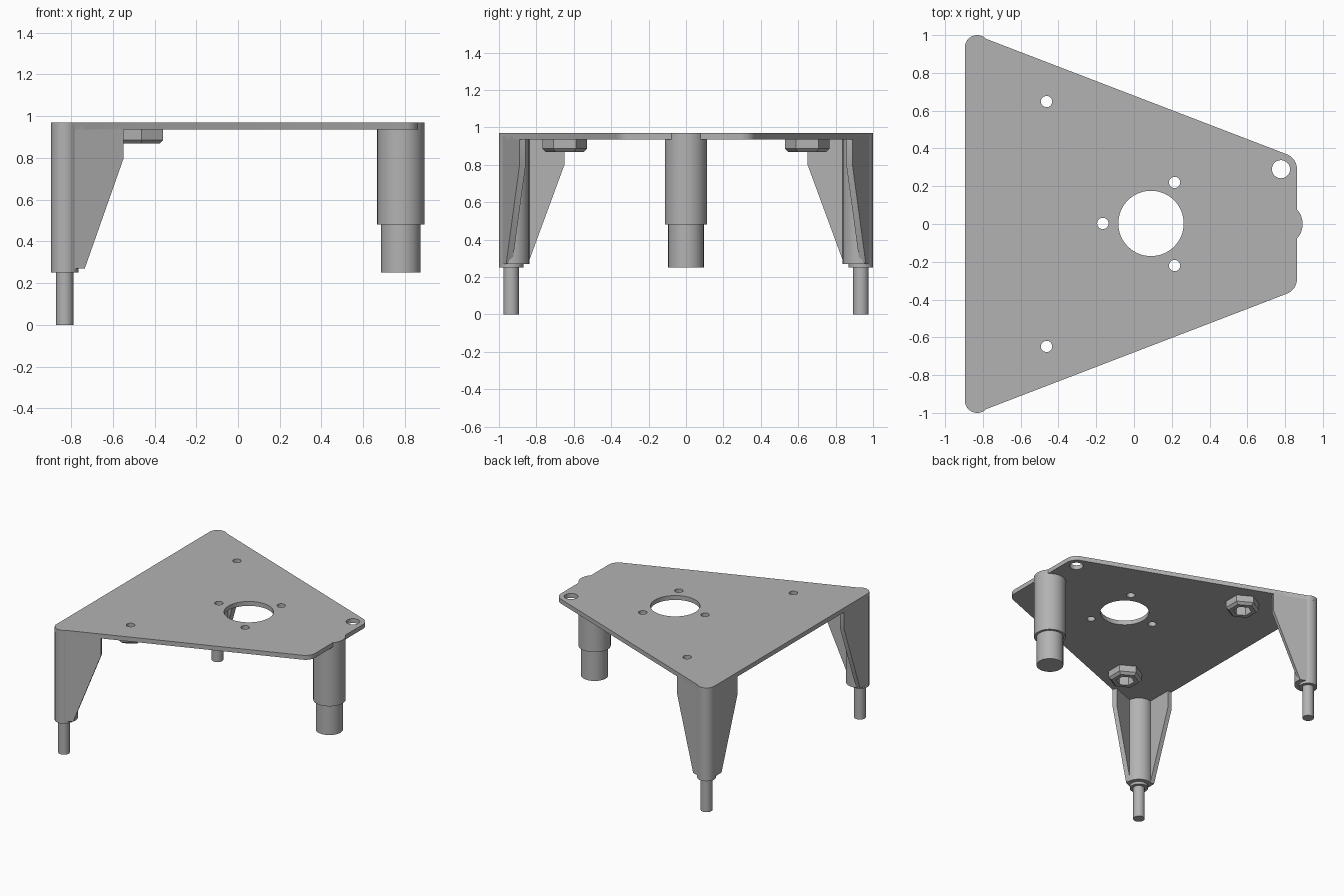
import bpy, bmesh
from math import sin, cos, acos, radians, degrees, pi
from mathutils import Vector

if "Cube" in bpy.data.objects:
    bpy.data.objects.remove(bpy.data.objects["Cube"], do_unlink=True)

grey = bpy.data.materials.new("plain grey")
grey.use_nodes = True
colour = (0.45, 0.45, 0.45, 1)
grey.diffuse_color = colour
grey.node_tree.nodes["Principled BSDF"].inputs["Base Color"].default_value = colour

TOP, UNDER, FOOT = 0.97, 0.936, 0.25
LEG, LEG_R = Vector((-0.83, 0.935)), 0.065
CORNER, CORNER_R = Vector((0.778, 0.29)), 0.085
POST_X, POST_R, RIGHT_EDGE = 0.78, 0.113, 0.863
SLANT = radians(69)                              # direction the slanted edge faces
NORMAL = Vector((cos(SLANT), sin(SLANT)))
LEG_GAP = NORMAL.dot(CORNER - LEG) + CORNER_R    # leg centre to slanted edge


def arc(c, r, a0, a1, n):
    return [Vector((c[0] + r * cos(a0 + (a1 - a0) * i / n),
                    c[1] + r * sin(a0 + (a1 - a0) * i / n))) for i in range(n + 1)]


def circle(c, r, n=40):
    return arc(c, r, 0, 2 * pi, n)[:-1]


def finish(bm, name, smooth=True):
    bmesh.ops.recalc_face_normals(bm, faces=bm.faces)
    mesh = bpy.data.meshes.new(name)
    bm.to_mesh(mesh)
    bm.free()
    mesh.materials.append(grey)
    ob = bpy.data.objects.new(name, mesh)
    bpy.context.collection.objects.link(ob)
    if smooth:
        bpy.ops.object.select_all(action="DESELECT")
        ob.select_set(True)
        bpy.context.view_layer.objects.active = ob
        bpy.ops.object.shade_smooth_by_angle(angle=radians(30))
    return ob


def extrude(name, points, shift):
    """Closed 3D outline swept along a vector."""
    bm = bmesh.new()
    face = bm.faces.new([bm.verts.new(p) for p in points])
    out = bmesh.ops.extrude_face_region(bm, geom=[face], use_keep_orig=True)
    moved = [v for v in out["geom"] if isinstance(v, bmesh.types.BMVert)]
    bmesh.ops.translate(bm, verts=moved, vec=shift)
    return finish(bm, name)


def prism(name, outline, z0, z1):
    return extrude(name, [(p[0], p[1], z0) for p in outline], Vector((0, 0, z1 - z0)))


# Top plate: half outline mirrored, with all holes
bump = acos((RIGHT_EDGE - POST_X) / POST_R)
half = arc((POST_X, 0), POST_R, 0, bump, 10)
half += arc(CORNER, CORNER_R, 0, SLANT, 12)
half += arc(LEG, LEG_R, SLANT - acos(LEG_GAP / LEG_R), pi, 20)
outline = half + [Vector((p.x, -p.y)) for p in reversed(half[1:])]
loops = [outline, circle((0.09, 0.003), 0.173, 64), circle(CORNER, 0.048),
         circle((-0.165, 0.003), 0.03, 24)]
for s in (1, -1):
    loops += [circle((0.215, 0.22 * s), 0.03, 24), circle((-0.463, 0.648 * s), 0.03, 24)]
bm = bmesh.new()
for loop in loops:
    vs = [bm.verts.new((p[0], p[1], UNDER)) for p in loop]
    for a, b in zip(vs, vs[1:] + vs[:1]):
        bm.edges.new((a, b))
bmesh.ops.triangle_fill(bm, use_beauty=True, edges=bm.edges[:], normal=(0, 0, 1))
out = bmesh.ops.extrude_face_region(bm, geom=bm.faces[:], use_keep_orig=True)
bmesh.ops.translate(bm, vec=(0, 0, TOP - UNDER),
                    verts=[v for v in out["geom"] if isinstance(v, bmesh.types.BMVert)])
finish(bm, "top_plate")

# Stepped round post
prism("post_upper", circle((POST_X, 0), POST_R, 64), 0.48, 0.95)
prism("post_lower", circle((POST_X, 0), 0.095, 64), FOOT, 0.5)


def rib(name, start, along, inward, reach, foot):
    """Tapered web under the plate, running from a leg."""
    profile = [(0, 0.27), (foot, 0.27), (reach, 0.8), (reach, 0.95), (0, 0.95)]
    extrude(name, [(start + along * d).to_3d() + Vector((0, 0, z)) for d, z in profile],
            (inward * 0.035).to_3d())


def nut_seat(name, c):
    """Chamfered hexagonal boss with a hexagonal pocket."""
    bm = bmesh.new()
    rings = []
    for r, z in ((0.12, 0.945), (0.12, 0.886), (0.1, 0.868), (0.065, 0.868), (0.065, 0.945)):
        rings.append([bm.verts.new((c[0] + p.x, c[1] + p.y, z))
                      for p in arc((0, 0), r, pi / 2, pi * 2.5, 6)[:-1]])
    for a, b in zip(rings, rings[1:] + rings[:1]):
        for i in range(6):
            j = (i + 1) % 6
            bm.faces.new((a[i], a[j], b[j], b[i]))
    finish(bm, name, smooth=False)


# Legs with pins, ribs and nut seats on both sides
thick = 0.097
sleeve = arc(LEG, thick, pi + acos(LEG_R / thick),
             2 * pi + SLANT - acos(LEG_GAP / thick), 28)
sleeve += [LEG + NORMAL * LEG_GAP, LEG - Vector((LEG_R, 0))]
for s, side in ((1, "back"), (-1, "front")):
    def flip(v):
        return Vector((v[0], v[1] * s))
    leg = flip(LEG)
    prism(side + "_leg", circle(leg, LEG_R), FOOT, 0.95)
    prism(side + "_leg_sleeve", [flip(p) for p in sleeve], 0.27, 0.95)
    prism(side + "_leg_pin", circle(leg, 0.041, 32), 0, 0.3)
    rib(side + "_edge_rib", flip(LEG - Vector((LEG_R, 0))),
        flip((0, -1)), Vector((1, 0)), 0.285, 0.09)
    rib(side + "_slant_rib", flip(LEG + NORMAL * LEG_GAP),
        flip((NORMAL.y, -NORMAL.x)), flip(-NORMAL), 0.28, 0.08)
    nut_seat(side + "_nut_seat", flip((-0.463, 0.648)))
